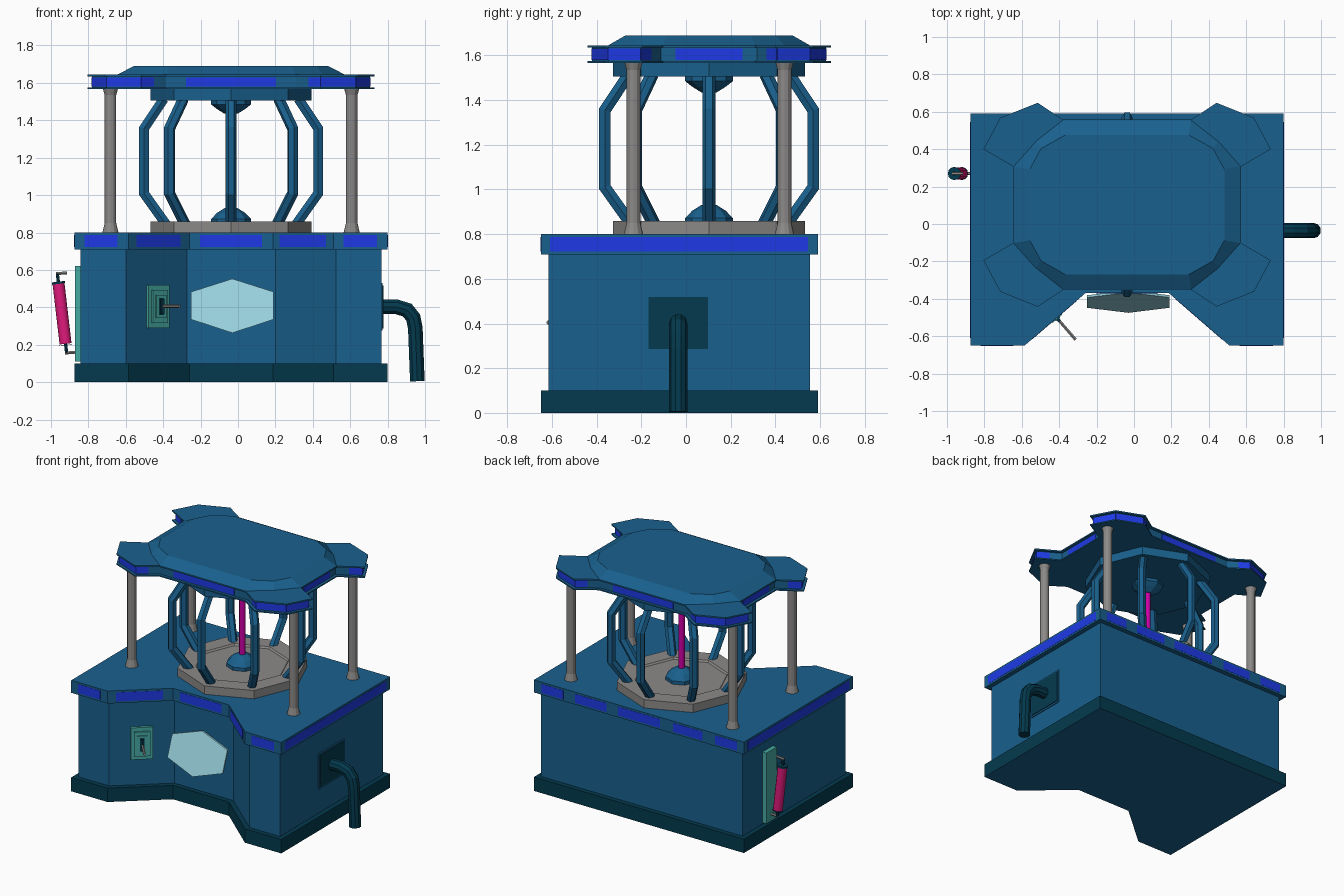
import bpy, bmesh, math
from mathutils import Vector as V

if "Cube" in bpy.data.objects:
    bpy.data.objects.remove(bpy.data.objects["Cube"])


def mat(name, r, g, b):
    lin = lambda c: ((c / 255 + 0.055) / 1.055) ** 2.4 if c > 10 else c / 255 / 12.92
    m = bpy.data.materials.new(name)
    m.diffuse_color = (lin(r), lin(g), lin(b), 1)
    m.use_nodes = True
    m.node_tree.nodes["Principled BSDF"].inputs["Base Color"].default_value = m.diffuse_color
    return m


BODY = mat("steel blue", 25, 96, 141)
DARK = mat("dark teal", 3, 58, 78)
BLUE = mat("panel blue", 30, 58, 230)
GREY = mat("grey", 140, 138, 137)
TEAL = mat("teal", 70, 170, 164)
GLASS = mat("pale glass", 152, 210, 222)
PINK = mat("pink", 224, 26, 124)
MAGENTA = mat("magenta", 205, 0, 165)

CX, CY = -0.037, 0.103  # centre of the cage and roof


def loft(name, rings, m, smooth=False):
    """Skin a list of equal-length point rings and cap both ends."""
    bm = bmesh.new()
    vs = [[bm.verts.new(p) for p in r] for r in rings]
    n = len(vs[0])
    for a, b in zip(vs, vs[1:]):
        for i in range(n):
            bm.faces.new((a[i], a[(i + 1) % n], b[(i + 1) % n], b[i])).smooth = smooth
    bm.faces.new(vs[0][::-1])
    bm.faces.new(vs[-1])
    bmesh.ops.recalc_face_normals(bm, faces=bm.faces)
    me = bpy.data.meshes.new(name)
    bm.to_mesh(me)
    bm.free()
    me.materials.append(m)
    ob = bpy.data.objects.new(name, me)
    bpy.context.collection.objects.link(ob)
    return ob


def prism(name, pts, z0, z1, m):
    return loft(name, [[(x, y, z) for x, y in pts] for z in (z0, z1)], m)


def lathe(name, x, y, profile, n, m, smooth=False):
    """Stack of n-sided rings given as (radius, height)."""
    ring = lambda r, z: [(x + r * math.cos(i * math.tau / n), y + r * math.sin(i * math.tau / n), z)
                         for i in range(n)]
    return loft(name, [ring(r, z) for r, z in profile], m, smooth)


def tube(name, path, r, n, side, m, smooth=False):
    """Mitred tube along a planar path; side is the normal of that plane."""
    path, side, rings = [V(p) for p in path], V(side).normalized(), []
    for i, p in enumerate(path):
        a = (p - path[i - 1]).normalized() if i else None
        b = (path[i + 1] - p).normalized() if i < len(path) - 1 else None
        a, b = a or b, b or a
        t = (a + b).normalized()
        out = t.cross(side) / max(t.dot(a), 0.3)
        rings.append([p + r * (math.cos(k * math.tau / n) * side + math.sin(k * math.tau / n) * out)
                      for k in range(n)])
    return loft(name, rings, m, smooth)


def inset(pts, d):
    """Inset a counter-clockwise outline by d."""
    res = []
    for i, p in enumerate(pts):
        p, a, b = V(p), V(pts[i - 1]), V(pts[(i + 1) % len(pts)])
        u, w = (p - a).normalized(), (b - p).normalized()
        n1, n2 = V((-u.y, u.x)), V((-w.y, w.x))
        q = p + (n1 + n2) * d / (1 + n1.dot(n2))
        res.append((q.x, q.y))
    return res


def plate(name, p0, p1, t0, t1, z0, z1, m, d0=-0.003, d1=0.0015):
    """Upright plate on the wall from p0 to p1, from fraction t0 to t1."""
    p0, p1 = V(p0), V(p1)
    u = (p1 - p0).normalized()
    n = V((u.y, -u.x))
    a, b = p0.lerp(p1, t0), p0.lerp(p1, t1)
    return prism(name, [a + n * d0, a + n * d1, b + n * d1, b + n * d0], z0, z1, m)


def bar_box(name, x0, x1, y0, y1, z0, z1, m):
    return prism(name, [(x0, y0), (x1, y0), (x1, y1), (x0, y1)], z0, z1, m)


# Cabinet: plinth (body-coloured underside), body and top rim share one notched outline
base = [(-0.875, -0.65), (-0.585, -0.65), (-0.26, -0.37), (0.187, -0.37), (0.51, -0.65),
        (0.80, -0.65), (0.80, 0.59), (-0.875, 0.59)]
wall = inset(base, 0.034)
plinth = prism("plinth", base, 0, 0.10, DARK)
plinth.data.materials.append(BODY)
for f in plinth.data.polygons:
    if f.normal.z < -0.5:
        f.material_index = 1
prism("cabinet_body", wall, 0.10, 0.71, BODY)
prism("cabinet_rim", base, 0.71, 0.80, BODY)

# Blue panels around the rim
spans = [(0.19, 0.80), (0.13, 0.85), (0.125, 0.87), (0.11, 0.88), (0.19, 0.80), (0.033, 0.965)]
for i, (a, b) in enumerate(spans):
    plate("rim_panel", base[i], base[i + 1], a, b, 0.723, 0.787, BLUE)
plate("rim_panel", base[7], base[0], 0.035, 0.967, 0.723, 0.787, BLUE)
for x0, x1 in [(-0.82, -0.645), (-0.545, -0.31), (-0.205, 0.13), (0.22, 0.47), (0.565, 0.74)]:
    plate("rear_rim_panel", (x1, 0.59), (x0, 0.59), 0, 1, 0.723, 0.787, BLUE)

# Tilted hexagonal screen in the front notch
hexa = [(0, 0.553), (-0.22, 0.483), (-0.22, 0.335), (0, 0.263), (0.22, 0.335), (0.22, 0.483)]
loft("screen", [[(x - 0.030, -0.368 - (0.55 - z) * 0.372 + d, z) for x, z in hexa]
                for d in (0, 0.012)], GLASS)

# Switch on the angled front wall: stepped frames and a lever
w0, w1 = wall[1], wall[2]
for k, (hw, hz, d, m) in enumerate([(0.17, 0.115, 0.02, TEAL), (0.125, 0.088, 0.032, TEAL),
                                    (0.08, 0.062, 0.040, TEAL), (0.035, 0.045, 0.045, DARK)]):
    plate("switch_frame_%d" % k, w0, w1, 0.50 - hw, 0.50 + hw, 0.405 - hz, 0.405 + hz, m, 0, d)
nrm = V((0.653, -0.757, 0))
c = V((*V(w0).lerp(V(w1), 0.50), 0.405))
tube("switch_lever", [c + nrm * 0.03, c + nrm * 0.188], 0.009, 6, (0, 0, 1), GREY)
tube("switch_pivot", [c + nrm * 0.05 - V((0, 0, 0.04)), c + nrm * 0.05 + V((0, 0, 0.04))],
     0.010, 6, nrm, DARK)

# Left side: back plate with a leaning pink handle
bar_box("handle_plate", -0.872, -0.835, 0.21, 0.33, 0.11, 0.62, TEAL)
top, bot, Y = V((-0.960, 0.27, 0.53)), V((-0.922, 0.27, 0.205)), (0, 1, 0)
ax = (top - bot).normalized()
tube("handle_grip", [bot, top], 0.032, 12, Y, PINK, True)
for nm, p, s in (("upper", top, 1), ("lower", bot, -1)):
    tube(nm + "_handle_cap", [p - ax * 0.005, p + ax * s * 0.007], 0.035, 12, Y, DARK)
    end = p + ax * s * 0.05
    tube(nm + "_handle_stub", [p, end], 0.010, 6, Y, DARK)
    tube(nm + "_handle_bracket", [end - V((0.008, 0, 0)), end + V((0.052, 0, 0.005))],
         0.009, 6, Y, GREY)

# Right side: mounting plate and bent pipe
bar_box("pipe_plate", 0.76, 0.772, -0.18, 0.11, 0.275, 0.53, BODY)
bar_box("pipe_plate_face", 0.77, 0.777, -0.168, 0.098, 0.287, 0.518, DARK)
tube("pipe", [(0.76, -0.035, 0.402), (0.85, -0.035, 0.402), (0.905, -0.035, 0.385),
              (0.937, -0.035, 0.345), (0.948, -0.035, 0.29), (0.959, -0.035, 0.005)],
     0.041, 10, Y, DARK)

# Grey octagonal cage base with a sunken floor, and matching ceiling block
lathe("cage_base", CX, CY, [(0.43, 0.80), (0.43, 0.86), (0.31, 0.86), (0.30, 0.848)], 8, GREY)
lathe("cage_ceiling", CX, CY, [(0.43, 1.505), (0.43, 1.575)], 8, BODY)

# Eight bowed cage bars
for i in range(8):
    a = i * math.tau / 8
    u = V((math.cos(a), math.sin(a), 0))
    path = [V((CX, CY, z)) + u * r for r, z in
            [(0.345, 0.84), (0.466, 1.01), (0.466, 1.355), (0.36, 1.515)]]
    tube("cage_bar", path, 0.030, 6, (-u.y, u.x, 0), BODY)

# Central column with upper and lower mounts
lathe("column", CX, CY, [(0.021, 0.90), (0.021, 1.46)], 12, MAGENTA, True)
lathe("lower_mount", CX, CY, [(0.107, 0.845), (0.107, 0.872), (0.075, 0.905), (0.035, 0.93)], 8, BODY)
lathe("upper_mount", CX, CY, [(0.107, 1.508), (0.107, 1.485), (0.075, 1.46), (0.035, 1.435)], 8, BODY)

# Four pillars
for sx in (-1, 1):
    for sy in (-1, 1):
        lathe("pillar", CX + sx * 0.645, CY + sy * 0.338,
              [(0.043, 0.80), (0.031, 0.85), (0.031, 1.535), (0.041, 1.57)], 12, GREY)


def four_way(quarter):
    """Mirror a first-quadrant chain (counter-clockwise) into a full outline."""
    q = list(quarter)
    out = q + [(-x, y) for x, y in q[::-1]] + [(-x, -y) for x, y in q] + [(x, -y) for x, y in q[::-1]]
    return [(CX + x, CY + y) for x, y in out]


# Roof: winged slab with thin overhanging lips, and a shallow faceted dome
roof = four_way([(0.61, 0.205), (0.768, 0.297), (0.678, 0.465), (0.478, 0.545), (0.343, 0.455)])
band = inset(roof, 0.019)
prism("roof_band", band, 1.572, 1.638, BODY)
prism("roof_upper_lip", roof, 1.635, 1.645, BODY)
prism("roof_lower_lip", roof, 1.566, 1.575, BODY)
dome = [(four_way([(0.61, 0.205), (0.49, 0.34), (0.343, 0.455)]), 1.643),
        (four_way([(0.52, 0.19), (0.46, 0.30), (0.33, 0.373)]), 1.69)]
loft("roof_dome", [[(x, y, z) for x, y in o] for o, z in dome], BODY)

# Blue roof panels: one per straight side, and one wrapped around each wing
for i in range(20):
    a, b = {0: (0.5, 1), 1: (0, 1), 2: (0, 1), 3: (0, 0.5), 4: (0.155, 0.845)}[i % 5]
    plate("roof_panel", band[i], band[(i + 1) % 20], a, b, 1.58, 1.63, BLUE, -0.003, 0.003)
